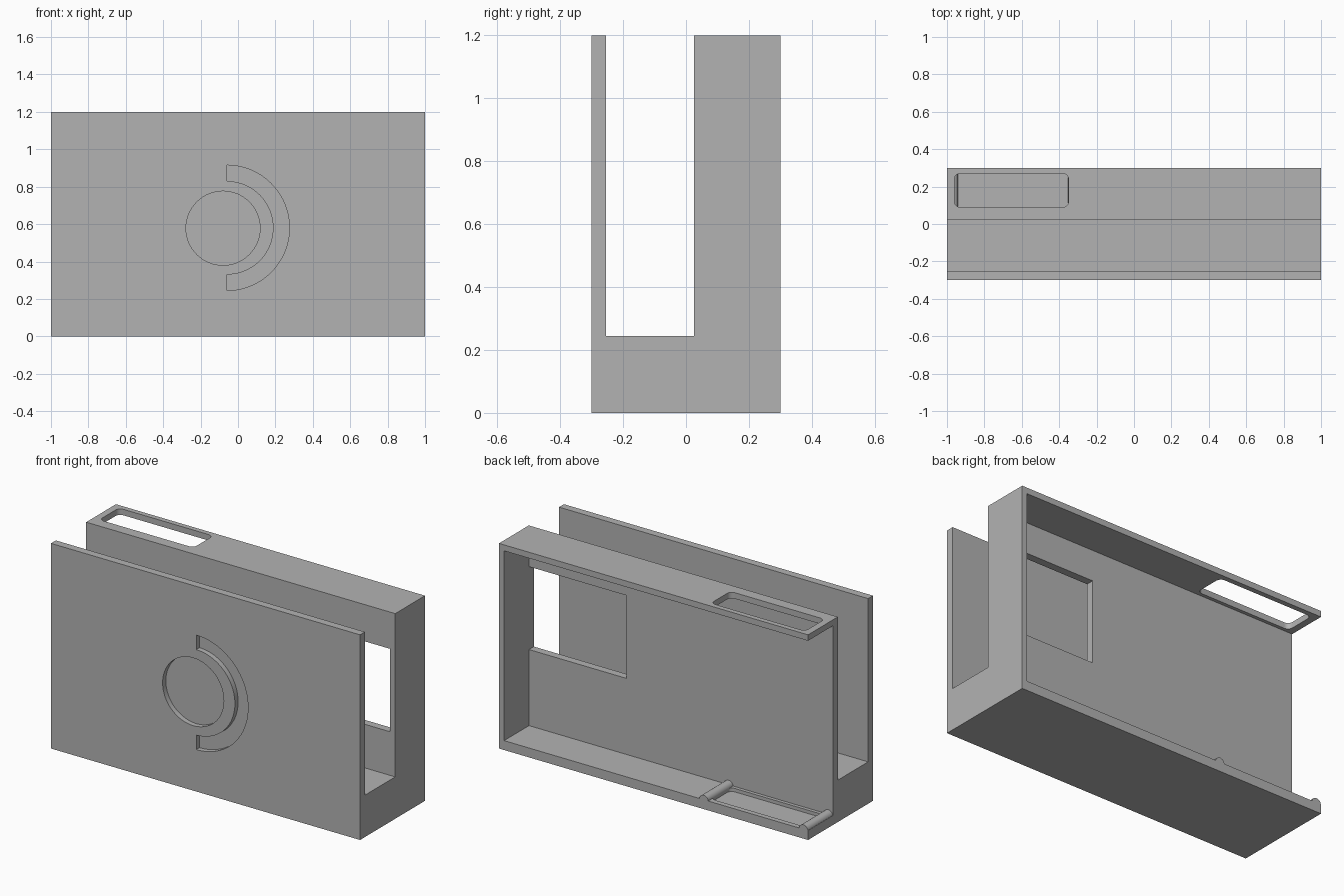
import bpy, bmesh, math
from mathutils import Vector

cube = bpy.data.objects.get("Cube")
if cube:
    bpy.data.objects.remove(cube, do_unlink=True)

grey = bpy.data.materials.new("plain_grey")
grey.use_nodes = True
grey.diffuse_color = (0.45, 0.45, 0.45, 1)
grey.node_tree.nodes["Principled BSDF"].inputs["Base Color"].default_value = (0.45, 0.45, 0.45, 1)


def prism(name, points, axis, start, end):
    """Extrude a 2D outline along the x, y or z axis."""
    place = {"x": lambda a, b: (start, a, b),
             "y": lambda a, b: (a, start, b),
             "z": lambda a, b: (a, b, start)}[axis]
    bm = bmesh.new()
    face = bm.faces.new([bm.verts.new(place(a, b)) for a, b in points])
    grown = bmesh.ops.extrude_face_region(bm, geom=[face])["geom"]
    shift = Vector([end - start if axis == k else 0 for k in "xyz"])
    bmesh.ops.translate(bm, verts=[v for v in grown if isinstance(v, bmesh.types.BMVert)], vec=shift)
    bmesh.ops.recalc_face_normals(bm, faces=bm.faces)
    mesh = bpy.data.meshes.new(name)
    bm.to_mesh(mesh)
    bm.free()
    mesh.materials.append(grey)
    obj = bpy.data.objects.new(name, mesh)
    bpy.context.collection.objects.link(obj)
    return obj


def rect(a0, a1, b0, b1):
    return [(a0, b0), (a1, b0), (a1, b1), (a0, b1)]


def arc(cx, cy, r, start, end, steps):
    return [(cx + r * math.cos(math.radians(start + (end - start) * i / steps)),
             cy + r * math.sin(math.radians(start + (end - start) * i / steps)))
            for i in range(steps + 1)]


def rounded(a0, a1, b0, b1, r):
    corners = [(a1 - r, b1 - r), (a0 + r, b1 - r), (a0 + r, b0 + r), (a1 - r, b0 + r)]
    return [p for i, (a, b) in enumerate(corners) for p in arc(a, b, r, i * 90, i * 90 + 90, 6)]


def combine(target, tool, operation):
    mod = target.modifiers.new(tool.name, "BOOLEAN")
    mod.operation = operation
    mod.solver = "EXACT"
    mod.object = tool
    bpy.context.view_layer.objects.active = target
    bpy.ops.object.modifier_apply(modifier=mod.name)
    bpy.data.objects.remove(tool, do_unlink=True)


# U-shaped body: thin front plate, slot floor and deep back block
FRONT, BACK, TOP = -0.3, 0.3, 1.2
PLATE, BLOCK, FLOOR = -0.255, 0.025, 0.245
INNER, BASE = 0.07, 0.055
body = prism("holder_body", [(FRONT, 0), (BACK, 0), (BACK, TOP), (BLOCK, TOP),
                             (BLOCK, FLOOR), (PLATE, FLOOR), (PLATE, TOP), (FRONT, TOP)], "x", -1, 1)

# Hollow, open at the back and at one end
combine(body, prism("hollow", rect(-1.1, 0.967, BASE, 1.165), "y", INNER, 0.4), "DIFFERENCE")

# Window through the inner panel
combine(body, prism("window", rect(0.335, 0.967, 0.5, 0.985), "y", 0, 0.1), "DIFFERENCE")

# Rounded slot in the top wall and shallow tray below it
combine(body, prism("top_slot", rounded(-0.96, -0.35, 0.09, 0.27, 0.03), "z", 1.1, 1.3), "DIFFERENCE")
combine(body, prism("tray", rounded(-0.96, -0.35, 0.09, 0.27, 0.03), "z", 0.035, 0.1), "DIFFERENCE")

# Round recess and half-ring recess in the front plate
DEPTH = FRONT + 0.03
combine(body, prism("round_recess", arc(-0.08, 0.578, 0.198, 0, 360, 64)[:-1], "y", -0.4, DEPTH), "DIFFERENCE")
half_ring = arc(-0.06, 0.58, 0.335, -90, 90, 40) + arc(-0.06, 0.58, 0.25, 90, -90, 40)
combine(body, prism("half_ring_recess", half_ring, "y", -0.4, DEPTH), "DIFFERENCE")

# Rounded ridges at both ends of the tray
for x in (-0.325, -0.97):
    ridge = arc(x, BASE - 0.003, 0.029, 0, 360, 24)[:-1]
    combine(body, prism("ridge", ridge, "y", INNER - 0.01, BACK), "UNION")

bpy.ops.object.select_all(action="DESELECT")
body.select_set(True)
bpy.context.view_layer.objects.active = body
bpy.ops.object.shade_smooth_by_angle(angle=math.radians(30))
